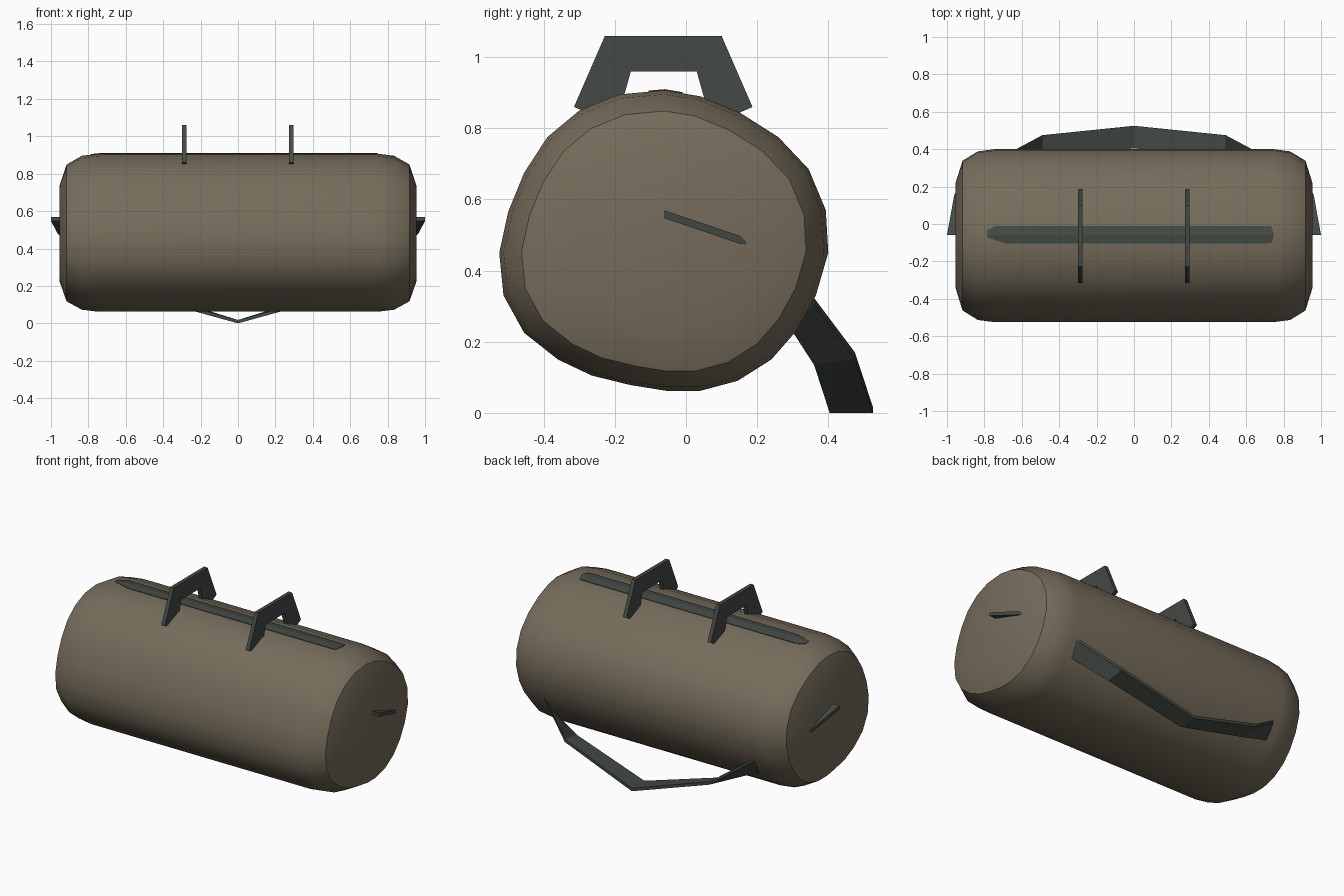
import bpy, bmesh, math

if "Cube" in bpy.data.objects:
    bpy.data.objects.remove(bpy.data.objects["Cube"])


def material(name, rgb):
    m = bpy.data.materials.new(name)
    m.diffuse_color = (*rgb, 1)
    m.use_nodes = True
    m.node_tree.nodes["Principled BSDF"].inputs["Base Color"].default_value = m.diffuse_color
    return m


canvas = material("tan canvas", (0.178, 0.149, 0.104))
webbing = material("dark green webbing", (0.056, 0.068, 0.058))


def make(name, sections, mat, smooth=None):
    """Loft equal-length closed loops of points and cap both ends."""
    bm = bmesh.new()
    loops = [[bm.verts.new(p) for p in s] for s in sections]
    n = len(loops[0])
    for a, b in zip(loops, loops[1:]):
        for i in range(n):
            j = (i + 1) % n
            bm.faces.new((a[i], a[j], b[j], b[i]))
    bm.faces.new(loops[0])
    bm.faces.new(loops[-1])
    bmesh.ops.recalc_face_normals(bm, faces=bm.faces)
    me = bpy.data.meshes.new(name)
    bm.to_mesh(me)
    bm.free()
    me.materials.append(mat)
    ob = bpy.data.objects.new(name, me)
    bpy.context.collection.objects.link(ob)
    if smooth:
        bpy.context.view_layer.objects.active = ob
        ob.select_set(True)
        bpy.ops.object.shade_smooth_by_angle(angle=math.radians(smooth))
        ob.select_set(False)
    return ob


# Bag body: slightly sagging round outline (y, z), tapered at both ends
outline = [(-0.06, 0.907), (0.04, 0.89), (0.15, 0.845), (0.26, 0.775),
           (0.345, 0.685), (0.393, 0.57), (0.4, 0.45), (0.365, 0.33),
           (0.31, 0.23), (0.24, 0.15), (0.145, 0.09), (0.04, 0.062),
           (-0.055, 0.062), (-0.155, 0.078), (-0.265, 0.105), (-0.36, 0.15),
           (-0.455, 0.225), (-0.513, 0.33), (-0.525, 0.45), (-0.5, 0.565),
           (-0.455, 0.675), (-0.39, 0.775), (-0.3, 0.85), (-0.19, 0.895)]
CY, CZ = -0.06, 0.475
steps = [(0.955, 0.6), (0.917, 0.865), (0.835, 0.974), (0.745, 1.0)]
rings = [(-x, s) for x, s in steps] + [(x, s) for x, s in reversed(steps)]
make("bag_body",
     [[(x, CY + (y - CY) * s, CZ + (z - CZ) * s) for y, z in outline]
      for x, s in rings], canvas, smooth=35)

# Zip strip lying on the top, with tapered ends
def zip_section(x, y0, y1):
    drop = max(0, abs(x) - 0.745) * 0.13
    def top(y):
        return 0.907 + (y + 0.06) * (0.092 if y < -0.06 else -0.17) - drop
    ys = [y0, -0.06, y1]
    return ([(x, y, top(y) + 0.003) for y in ys]
            + [(x, y, top(y) - 0.003) for y in reversed(ys)])


make("zip_strip",
     [zip_section(x, a, b) for x, a, b in
      [(-0.785, -0.07, -0.035), (-0.74, -0.087, -0.01), (-0.68, -0.105, -0.01),
       (0.715, -0.105, -0.01), (0.735, -0.1, -0.013), (0.745, -0.07, -0.045)]],
     webbing)

# Two carry handles arching over the top
arch = [(-0.315, 0.86), (-0.228, 1.06), (0.1, 1.06), (0.187, 0.86),
        (0.072, 0.81), (0.03, 0.96), (-0.155, 0.96), (-0.197, 0.81)]
for side, x0 in (("left", -0.288), ("right", 0.285)):
    make(side + "_carry_handle",
         [[(x0 + d, y, z) for y, z in arch] for d in (-0.012, 0.012)], webbing)

# Tilted grab tab on each end: (y, z, half thickness, outer x)
for side, sx in (("left", -1), ("right", 1)):
    make(side + "_end_tab",
         [[(sx * 0.9, y, z - t), (sx * ox, y, z - t),
           (sx * ox, y, z + t), (sx * 0.9, y, z + t)]
          for y, z, t, ox in [(-0.06, 0.558, 0.011, 1.0),
                              (0.15, 0.487, 0.011, 0.962),
                              (0.168, 0.478, 0.005, 0.955)]], webbing)

# Shoulder strap hanging behind: (x, inner y, inner z, outer y, outer z)
half = [(0.49, 0.36, 0.135, 0.475, 0.152), (0.705, 0.305, 0.22, 0.36, 0.305),
        (0.75, 0.28, 0.25, 0.325, 0.34)]
path = ([(-p[0], *p[1:]) for p in reversed(half)]
        + [(0, 0.404, 0.0, 0.525, 0.0)] + half)
make("shoulder_strap",
     [[(x, yi, zi), (x, yo, zo), (x, yo, zo + 0.018), (x, yi, zi + 0.018)]
      for x, yi, zi, yo, zo in path], webbing)
